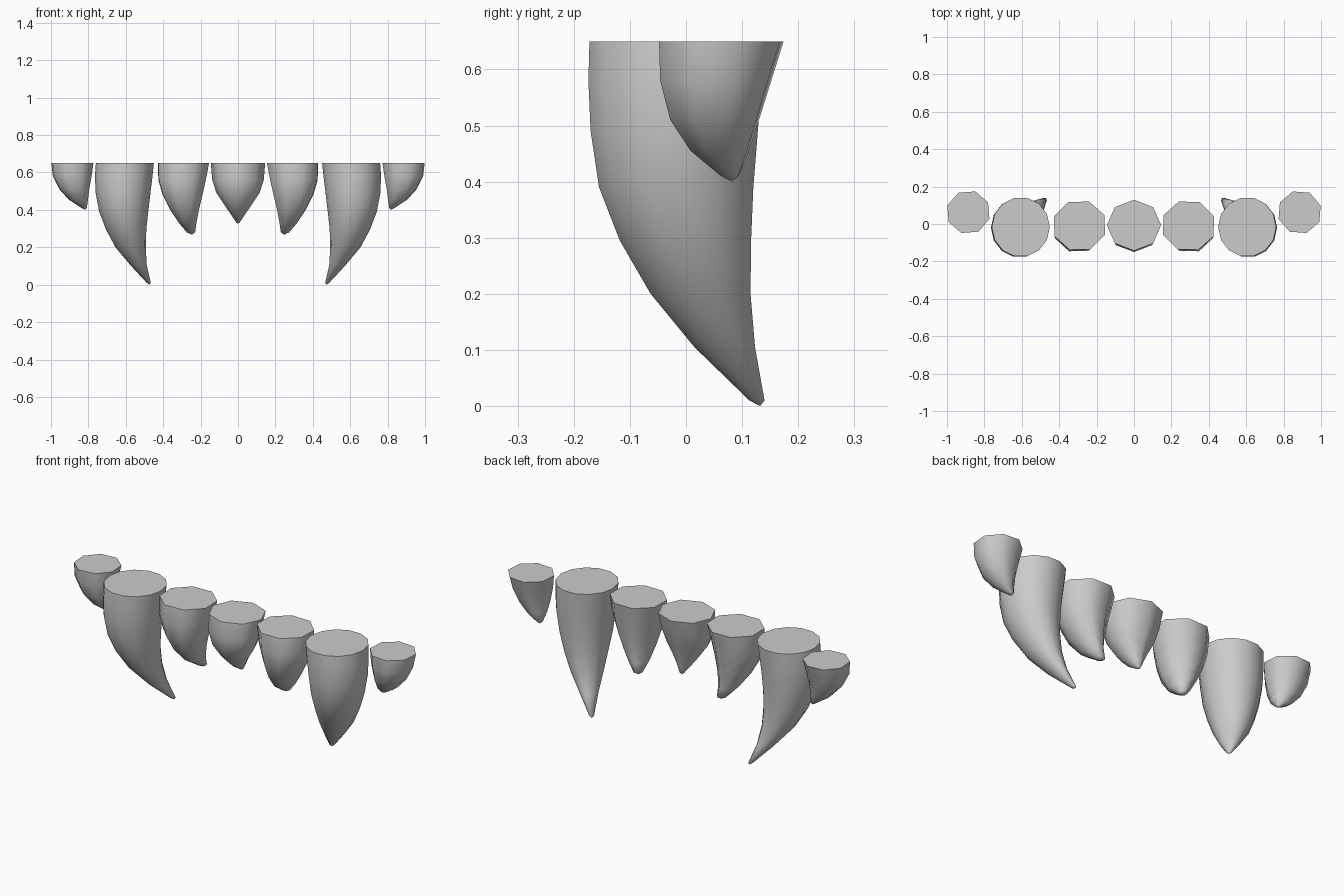
import bpy, bmesh, math

if "Cube" in bpy.data.objects:
    bpy.data.objects.remove(bpy.data.objects["Cube"])


def tooth(name, rings, tip, sides, turn=0.0, mirror=1):
    """Loft rings of (z, x min, x max, y front, y back) down to a tip point."""
    bm = bmesh.new()
    angles = [math.radians(turn) + 2 * math.pi * i / sides for i in range(sides)]
    kx = max(abs(math.cos(a)) for a in angles)
    ky = max(abs(math.sin(a)) for a in angles)
    loops = []
    for z, x0, x1, y0, y1 in rings:
        loops.append([bm.verts.new((
            mirror * ((x0 + x1) / 2 + (x1 - x0) / 2 * math.cos(a) / kx),
            (y0 + y1) / 2 + (y1 - y0) / 2 * math.sin(a) / ky, z)) for a in angles])
    bm.faces.new(loops[0])
    for a, b in zip(loops, loops[1:]):
        for i in range(sides):
            j = (i + 1) % sides
            bm.faces.new((a[i], a[j], b[j], b[i]))
    end = bm.verts.new((mirror * tip[0], tip[1], tip[2]))
    for i in range(sides):
        bm.faces.new((loops[-1][i], loops[-1][(i + 1) % sides], end))
    bmesh.ops.recalc_face_normals(bm, faces=bm.faces)
    mesh = bpy.data.meshes.new(name)
    bm.to_mesh(mesh)
    bm.free()
    obj = bpy.data.objects.new(name, mesh)
    bpy.context.collection.objects.link(obj)
    bpy.ops.object.select_all(action='DESELECT')
    obj.select_set(True)
    bpy.context.view_layer.objects.active = obj
    bpy.ops.object.shade_smooth_by_angle(angle=math.radians(62))


# Ring profiles, right-hand side
incisor = [(.65, -.145, .145, -.143, .13), (.56, -.138, .138, -.15, .105),
           (.49, -.115, .115, -.135, .083), (.42, -.068, .068, -.092, .062),
           (.37, -.034, .034, -.04, .053), (.335, -.011, .011, .015, .046)]
side_tooth = [(.65, .155, .428, -.138, .12), (.56, .172, .426, -.146, .105),
              (.48, .19, .403, -.133, .093), (.40, .209, .362, -.10, .083),
              (.33, .222, .316, -.045, .077), (.28, .229, .274, .03, .075)]
canine = [(.65, .45, .76, -.172, .14), (.58, .457, .765, -.174, .135),
          (.49, .468, .761, -.17, .128), (.39, .48, .742, -.155, .12),
          (.295, .49, .706, -.118, .116), (.20, .493, .655, -.063, .115),
          (.105, .488, .576, .015, .123), (.01, .466, .488, .113, .14)]
back_tooth = [(.65, .773, .998, -.048, .174), (.58, .783, .99, -.046, .152),
              (.51, .795, .955, -.028, .13), (.455, .802, .905, .008, .112),
              (.41, .808, .836, .062, .094)]

# Centre tooth
tooth("centre_incisor", incisor, (0, .033, .325), 8)

# Mirrored pairs
for side, m in (("right", 1), ("left", -1)):
    tooth(f"side_tooth_{side}", side_tooth, (.247, .055, .268), 8, 21, m)
    tooth(f"canine_{side}", canine, (.473, .132, 0), 14, 0, m)
    tooth(f"back_tooth_{side}", back_tooth, (.818, .083, .4), 8, 18, m)
